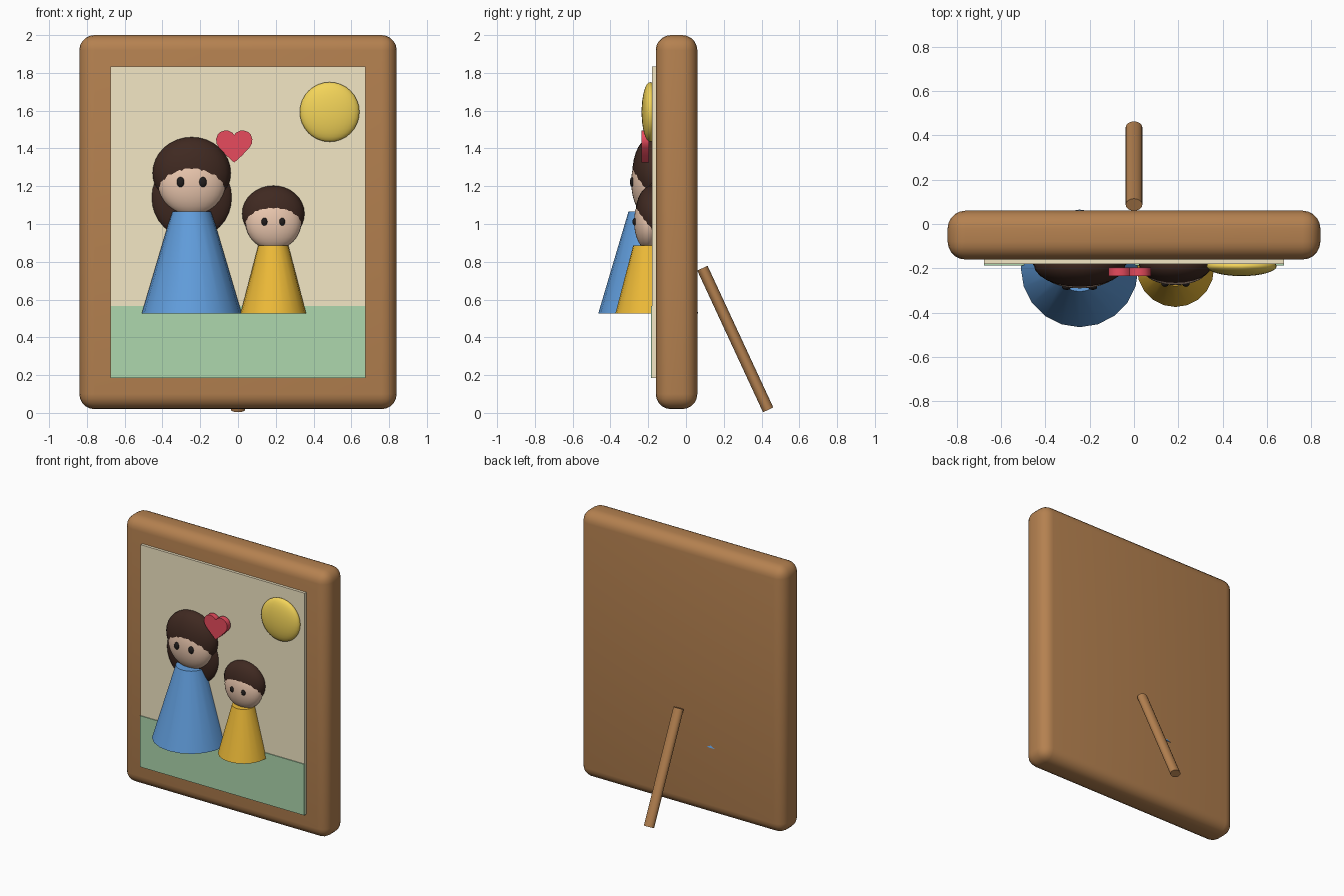
import bpy, bmesh, math
from mathutils import Vector

if "Cube" in bpy.data.objects:
    bpy.data.objects.remove(bpy.data.objects["Cube"])


def material(name, rgb):
    m = bpy.data.materials.new(name)
    m.diffuse_color = (*rgb, 1)
    m.use_nodes = True
    m.node_tree.nodes["Principled BSDF"].inputs["Base Color"].default_value = m.diffuse_color
    return m


WOOD = material("wood", (0.46, 0.22, 0.08))
PAPER = material("paper", (0.90, 0.80, 0.56))
GREEN = material("grass_green", (0.42, 0.68, 0.42))
YELLOW = material("sun_yellow", (0.90, 0.66, 0.10))
BLUE = material("dress_blue", (0.12, 0.34, 0.72))
GOLD = material("shirt_gold", (0.86, 0.50, 0.04))
SKIN = material("skin", (0.84, 0.58, 0.43))
HAIR = material("hair_brown", (0.05, 0.022, 0.015))
DARK = material("eye_dark", (0.015, 0.012, 0.012))
RED = material("heart_red", (0.80, 0.07, 0.11))


def finish(name, mat, smooth=True):
    ob = bpy.context.object
    ob.name = name
    ob.data.materials.append(mat)
    bpy.ops.object.transform_apply(location=False, rotation=False, scale=True)
    if smooth:
        bpy.ops.object.shade_smooth_by_angle(angle=math.radians(40))
    return ob


def box(name, lo, hi, mat):
    lo, hi = Vector(lo), Vector(hi)
    bpy.ops.mesh.primitive_cube_add(size=1, location=(lo + hi) / 2)
    bpy.context.object.scale = hi - lo
    return finish(name, mat, False)


def ellipsoid(name, loc, radii, mat, segs=32, rings=16):
    bpy.ops.mesh.primitive_uv_sphere_add(segments=segs, ring_count=rings, radius=1, location=loc)
    bpy.context.object.scale = radii
    return finish(name, mat)


def figure(name, x, base_r, top_r, z0, z1, cloth, head_z, head_r, hair_z, hair_r, eye_dx, eye_r):
    # tapered robe
    bpy.ops.mesh.primitive_cone_add(vertices=20, radius1=base_r, radius2=top_r,
                                    depth=z1 - z0, location=(x, -0.2, (z0 + z1) / 2))
    finish(name + "_body", cloth)
    # head and hair cap, flattened in depth
    ellipsoid(name + "_head", (x, -0.2, head_z), (head_r[0], head_r[1], head_r[0]), SKIN)
    ellipsoid(name + "_hair_cap", (x, -0.182, hair_z), hair_r, HAIR, 24, 16)
    # eyes
    ey = -0.2 - head_r[1] * math.sqrt(1 - (eye_dx / head_r[0]) ** 2)
    for side, s in (("left", -1), ("right", 1)):
        ellipsoid(f"{name}_{side}_eye", (x + s * eye_dx, ey, head_z),
                  (eye_r * 0.75, 0.012, eye_r), DARK, 16, 8)


# Rounded wooden frame
frame = box("frame", (-0.84, -0.16, 0.02), (0.84, 0.06, 2.0), WOOD)
bev = frame.modifiers.new("bevel", 'BEVEL')
bev.width = 0.08
bev.segments = 5
bpy.ops.object.modifier_apply(modifier="bevel")
bpy.ops.object.shade_smooth_by_angle(angle=math.radians(40))

# Picture panel and grass strip
box("picture_panel", (-0.675, -0.18, 0.185), (0.675, -0.15, 1.835), PAPER)
box("grass", (-0.675, -0.186, 0.185), (0.675, -0.17, 0.565), GREEN)

# Sun
ellipsoid("sun", (0.485, -0.19, 1.593), (0.158, 0.045, 0.158), YELLOW)

# Large and small figure
figure("adult", -0.245, 0.265, 0.105, 0.525, 1.065, BLUE,
       1.222, (0.18, 0.09), 1.27, (0.207, 0.102, 0.19), 0.059, 0.027)
ellipsoid("adult_long_hair", (-0.245, -0.17, 1.14), (0.215, 0.062, 0.22), HAIR)
figure("child", 0.187, 0.174, 0.08, 0.525, 0.885, GOLD,
       1.012, (0.148, 0.075), 1.055, (0.165, 0.085, 0.148), 0.047, 0.021)

# Heart: mirrored half outline, extruded
half = [(0, 0.147), (0.012, 0.160), (0.03, 0.169), (0.05, 0.17), (0.072, 0.163), (0.088, 0.147),
        (0.096, 0.124), (0.093, 0.10), (0.08, 0.078), (0.04, 0.036), (0, 0)]
outline = half + [(-x, z) for x, z in half[-2:0:-1]]
bm = bmesh.new()
face = bm.faces.new([bm.verts.new((x - 0.02, -0.235, z + 1.325)) for x, z in outline])
ext = bmesh.ops.extrude_face_region(bm, geom=[face])
bmesh.ops.translate(bm, vec=(0, 0.04, 0),
                    verts=[v for v in ext["geom"] if isinstance(v, bmesh.types.BMVert)])
bmesh.ops.recalc_face_normals(bm, faces=bm.faces)
me = bpy.data.meshes.new("heart")
bm.to_mesh(me)
bm.free()
heart = bpy.data.objects.new("heart", me)
bpy.context.collection.objects.link(heart)
me.materials.append(RED)
bpy.ops.object.select_all(action='DESELECT')
heart.select_set(True)
bpy.context.view_layer.objects.active = heart
bpy.ops.object.shade_smooth_by_angle(angle=math.radians(40))

# Leaning rear support leg
top, foot = Vector((0, 0.087, 0.766)), Vector((0, 0.435, 0.016))
bpy.ops.mesh.primitive_cylinder_add(vertices=24, radius=1, depth=(top - foot).length,
                                    location=(top + foot) / 2)
leg = bpy.context.object
leg.scale = (0.0375, 0.03, 1)
leg.rotation_euler.x = math.atan2(foot.y - top.y, top.z - foot.z)
finish("support_leg", WOOD)
